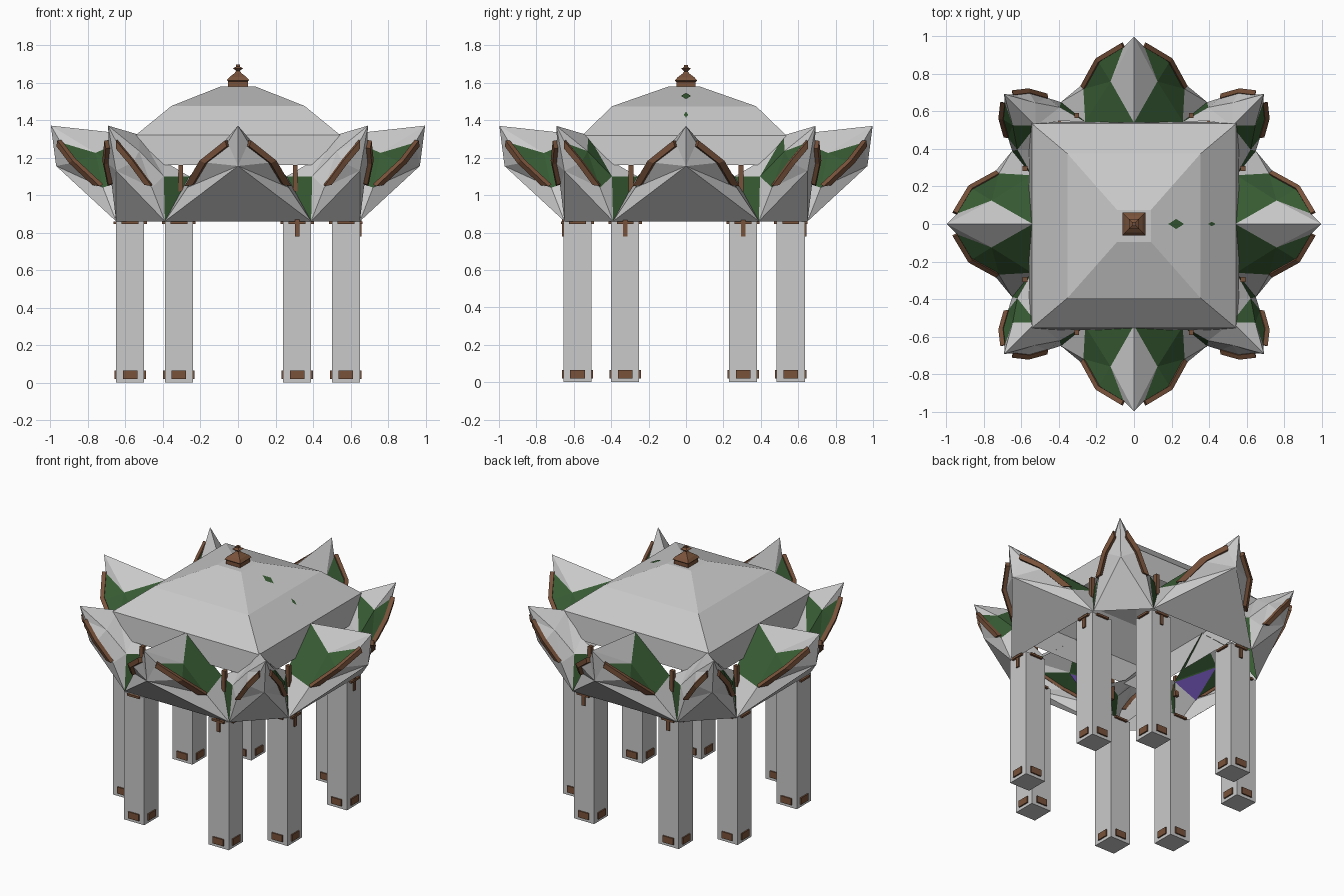
import bpy, math
from mathutils import Vector

if "Cube" in bpy.data.objects:
    bpy.data.objects.remove(bpy.data.objects["Cube"])


def material(name, rgb):
    m = bpy.data.materials.new(name)
    m.diffuse_color = (*rgb, 1)
    m.use_nodes = True
    m.node_tree.nodes["Principled BSDF"].inputs["Base Color"].default_value = m.diffuse_color
    return m


GRAY = material("stone_gray", (0.59, 0.59, 0.59))
GREEN = material("leaf_green", (0.038, 0.105, 0.033))
BROWN = material("wood_brown", (0.19, 0.085, 0.043))
PURPLE = material("lining_purple", (0.14, 0.075, 0.40))
MATS = [GRAY, GREEN, BROWN, PURPLE]


def make(name, verts, faces, mats=MATS, ids=None):
    me = bpy.data.meshes.new(name)
    me.from_pydata([tuple(v) for v in verts], [], faces)
    for m in mats:
        me.materials.append(m)
    if ids:
        for p, i in zip(me.polygons, ids):
            p.material_index = i
    me.update()
    ob = bpy.data.objects.new(name, me)
    bpy.context.collection.objects.link(ob)
    return ob


def box(name, c, size, mat):
    x, y, z = (s / 2 for s in size)
    v = [(c[0] + i * x, c[1] + j * y, c[2] + k * z)
         for i in (-1, 1) for j in (-1, 1) for k in (-1, 1)]
    f = [(0, 1, 3, 2), (4, 6, 7, 5), (0, 4, 5, 1), (2, 3, 7, 6), (0, 2, 6, 4), (1, 5, 7, 3)]
    return make(name, v, f, [mat])


def square_stack(name, rings, mat, cy=0.0, closed=False):
    """Stack of rectangles (half x, half y, z) joined into a four-sided shell."""
    v, f = [], []
    for hx, hy, z in rings:
        v += [(-hx, cy - hy, z), (hx, cy - hy, z), (hx, cy + hy, z), (-hx, cy + hy, z)]
    for r in range(len(rings) - 1):
        for i in range(4):
            a, b = r * 4 + i, r * 4 + (i + 1) % 4
            f.append((a, b, b + 4, a + 4))
    n = len(v)
    f.append((n - 4, n - 3, n - 2, n - 1))
    if closed:
        f.append((3, 2, 1, 0))
    return make(name, v, f, [mat])


class Shell:
    """Collects polygons that all face away from the pavilion's middle."""
    def __init__(self):
        self.v, self.f, self.ids = [], [], []

    def add(self, pts, mat, inward=False):
        pts = [Vector(p) for p in pts]
        n = (pts[1] - pts[0]).cross(pts[2] - pts[0])
        c = sum(pts, Vector()) / len(pts) - Vector((0, 0, 0.7))
        if (n.dot(c) < 0) != inward:
            pts.reverse()
        k = len(self.v)
        self.v += pts
        self.f.append(tuple(range(k, k + len(pts))))
        self.ids.append(mat)


# eight upturned roof petals: four wide, four narrow on the diagonals
valleys = {}
for k in range(8):
    a = -math.pi / 2 + k * math.pi / 4
    out = Vector((math.cos(a), math.sin(a), 0))
    tan = Vector((-math.sin(a), math.cos(a), 0))
    wide = k % 2 == 0

    def P(t, r, z):
        return out * r + tan * t + Vector((0, 0, z))

    shell, trim_v, trim_f = Shell(), [], []
    M = P(0, 0.97 if wide else 0.92, 1.155 if wide else 1.13)
    T = P(0, 0.998 if wide else 0.98, 1.37)
    I = P(0, 0.54 if wide else 0.74, 1.32)
    base = [P(s * (0.39 if wide else 0.184), 0.65 if wide else 0.735, 0.86) for s in (-1, 1)]
    shell.add([base[0], base[1], M], 0)
    for s in (-1, 1):
        L = base[(s + 1) // 2]
        if wide:
            E = [P(s * .055, .945, 1.28), P(s * .19, .865, 1.175), P(s * .27, .72, 1.04)]
            G, D = P(s * .125, .76, 1.225), P(s * .26, .545, 1.10)
        else:
            E = [P(s * .03, .945, 1.28), P(s * .10, .89, 1.175), P(s * .15, .80, 1.04)]
            G, D = P(s * .085, .83, 1.235), P(s * .16, .72, 1.10)
        # outside faces below the eave
        for p, q in zip([T] + E, E + [L]):
            shell.add([M, p, q], 0)
        # gray ridge, green flanks (diagonals are green on their x side only)
        face = out + tan * s * .5
        flank = 1 if wide or abs(face.y) < abs(face.x) else 0
        shell.add([T, G, I], 0)
        shell.add([T, E[0], G], 0)
        for tri in ([E[0], E[1], G], [G, E[1], E[2]], [G, E[2], D], [G, D, I]):
            shell.add(tri, flank)
        if wide:
            shell.add([p - Vector((0, 0, .009)) for p in (G, E[2], D)], 3, True)
        shell.add([E[2], L, D], 0)
        valleys.setdefault((round(L.x, 2), round(L.y, 2)), []).append((L, D, I))
        # brown board along the eave
        push = out * .008 + tan * s * .008
        for p in E:
            trim_v += [p + push + Vector((0, 0, .012)), p.lerp(M, .16 if wide else .2) + push]
        n = len(trim_v) - 6
        trim_f += [(n, n + 1, n + 3, n + 2), (n + 2, n + 3, n + 5, n + 4)]
    make("roof_petal", shell.v, shell.f, MATS, shell.ids)
    trim = make("petal_trim", trim_v, trim_f, [BROWN])
    mod = trim.modifiers.new("thickness", "SOLIDIFY")
    mod.thickness, mod.offset = 0.026, 0

# valleys between the petals: green gutter, gray infill up to the roof skirt
fill = Shell()
for pair in valleys.values():
    pair.sort(key=lambda p: min(abs(p[1].x), abs(p[1].y)))
    (L, D1, _), (_, D2, I2) = pair
    fill.add([L, D1, D2], 1)
    S = Vector((max(-.55, min(.55, D2.x)), max(-.55, min(.55, D2.y)), 1.18))
    fill.add([D1, D2, S], 0)
    fill.add([D2, S, I2], 0)
make("roof_valleys", fill.v, fill.f, MATS, fill.ids)
for sx in (-1, 1):
    for sy in (-1, 1):
        box("valley_post", (sx * .305, sy * .578, 1.09), (.026, .026, .14), BROWN)
        box("valley_post", (sx * .582, sy * .295, 1.09), (.026, .026, .14), BROWN)

# hipped central roof
square_stack("central_roof", [(.56, .555, 1.16), (.545, .545, 1.32), (.355, .385, 1.475),
                              (.09, .085, 1.58)], GRAY, -0.01)

# little leaf plates on the roof's right slope
for x, z, w, l in ((.225, 1.53, .027, .042), (.415, 1.43, .012, .02)):
    dz = (.40 if x < .35 else .82) * l
    make("roof_leaf", [(x - l, 0, z + dz), (x, -w, z), (x + l, 0, z - dz), (x, w, z)],
         [(0, 1, 2, 3)], [GREEN])

# finial
square_stack("finial", [(.052, .052, 1.57), (.052, .052, 1.605), (.06, .06, 1.612),
                        (.045, .045, 1.63), (.018, .018, 1.65), (.01, .01, 1.662),
                        (.026, .026, 1.676), (.01, .01, 1.685), (.01, .01, 1.695)],
             BROWN, closed=True)

# eight square columns with foot plates, collars and straps
spots = [(sx * p, sy * q - .01) for sx in (-1, 1) for sy in (-1, 1)
         for p, q in ((.315, .57), (.575, .315))]
for cx, cy in spots:
    box("column", (cx, cy, .43), (.15, .15, .86), GRAY)
    for dx, dy in ((1, 0), (-1, 0), (0, 1), (0, -1)):
        px, py = cx + dx * .077, cy + dy * .077

        def plate(name, z, w, h, t):
            box(name, (px, py, z), (t if dx else w, w if dx else t, h), BROWN)

        plate("foot_plate", .042, .078, .044, .014)
        plate("column_collar", .853, .09, .014, .024)
        if (dx == 1 and cx > .5) or (dy == 1 and cy > .5) or (dy == -1 and cx > 0 and cy < -.5):
            plate("column_strap", .825, .024, .09, .012)
